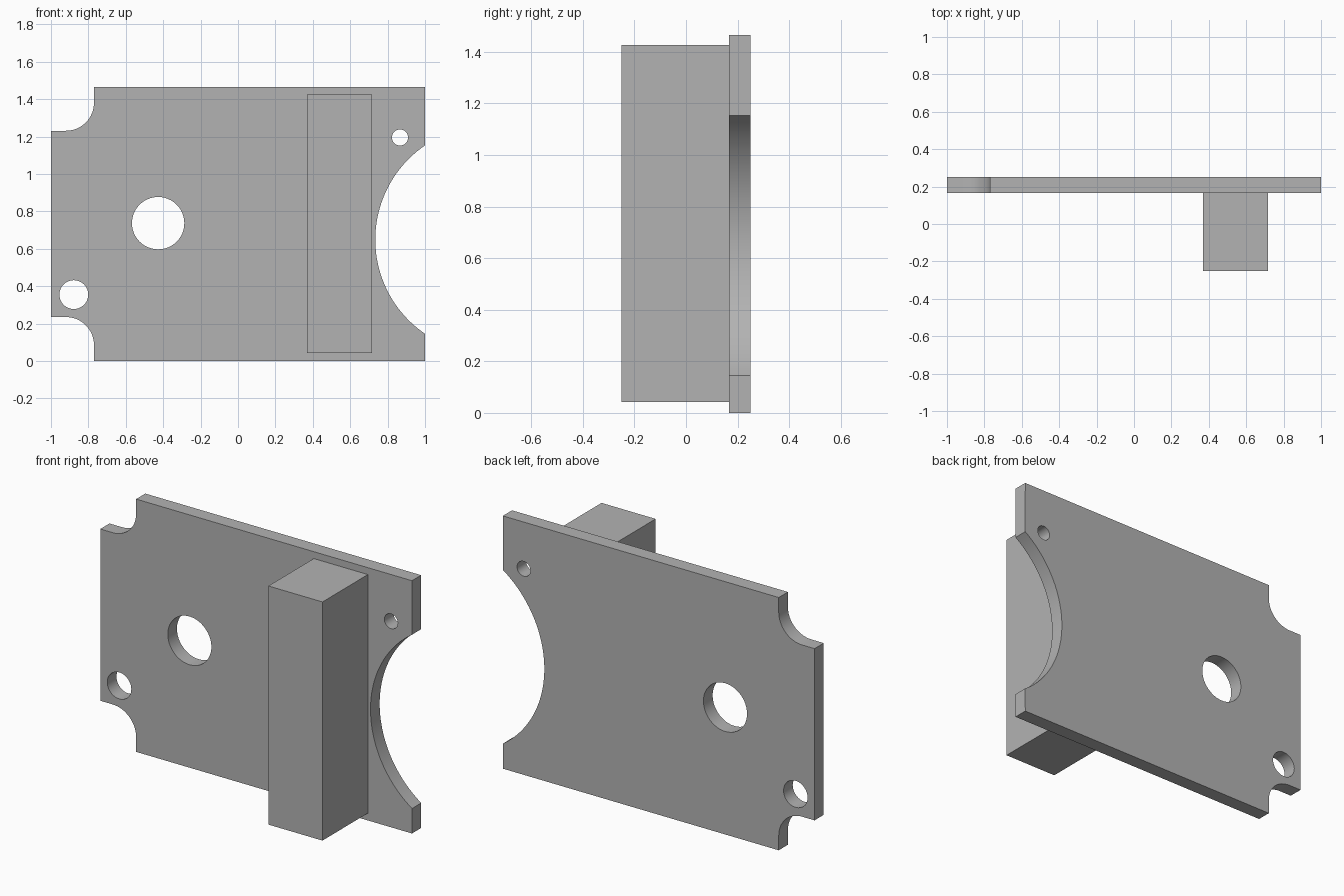
import bpy
import bmesh
from math import sin, cos, pi, asin
from mathutils import Vector

cube = bpy.data.objects.get("Cube")
if cube:
    bpy.data.objects.remove(cube, do_unlink=True)

HEIGHT = 1.466
PLATE_FRONT, PLATE_BACK = 0.166, 0.25

grey = bpy.data.materials.new("plain_grey")
grey.use_nodes = True
grey.diffuse_color = (0.45, 0.45, 0.45, 1)
grey.node_tree.nodes["Principled BSDF"].inputs["Base Color"].default_value = (0.45, 0.45, 0.45, 1)


def arc(cx, cz, r, start, end, steps):
    """Points along a circular arc in the x-z plane."""
    angles = [start + (end - start) * i / steps for i in range(steps + 1)]
    return [(cx + r * cos(a), cz + r * sin(a)) for a in angles]


def extruded(name, loops, front, back):
    """Solid made from an outline and optional holes, extruded along y."""
    bm = bmesh.new()
    for loop in loops:
        verts = [bm.verts.new((x, front, z)) for x, z in loop]
        for a, b in zip(verts, verts[1:] + verts[:1]):
            bm.edges.new((a, b))
    bmesh.ops.triangle_fill(bm, use_beauty=True, use_dissolve=False,
                            edges=bm.edges[:], normal=Vector((0, -1, 0)))
    result = bmesh.ops.extrude_face_region(bm, geom=bm.faces[:], use_keep_orig=True)
    moved = [g for g in result["geom"] if isinstance(g, bmesh.types.BMVert)]
    bmesh.ops.translate(bm, verts=moved, vec=(0, back - front, 0))
    bmesh.ops.recalc_face_normals(bm, faces=bm.faces[:])
    mesh = bpy.data.meshes.new(name)
    bm.to_mesh(mesh)
    bm.free()
    mesh.materials.append(grey)
    obj = bpy.data.objects.new(name, mesh)
    bpy.context.collection.objects.link(obj)
    bpy.ops.object.select_all(action="DESELECT")
    obj.select_set(True)
    bpy.context.view_layer.objects.active = obj
    bpy.ops.object.shade_smooth_by_angle(angle=pi / 6)
    return obj


# Plate outline: rounded corner notches on one end, a wide scoop on the other
notch = [(-1, 0.235)] + arc(-0.92, 0.085, 0.15, pi / 2, 0, 16) + [(-0.77, 0)]
top_notch = [(x, HEIGHT - z) for x, z in reversed(notch)]
half = asin(0.504 / 0.61)
scoop = arc(1.344, 0.649, 0.61, pi + half, pi - half, 48)
outline = notch + [(1, 0)] + scoop + [(1, HEIGHT)] + top_notch

# Round through holes
holes = [arc(x, z, r, 0, 2 * pi, 48)[:-1] for x, z, r in (
    (-0.427, 0.737, 0.14), (-0.878, 0.355, 0.077), (0.866, 1.195, 0.043))]
extruded("plate", [outline] + holes, PLATE_FRONT, PLATE_BACK)

# Upright block on the front of the plate
left, right, low, high = 0.37, 0.717, 0.042, 1.426
block = [(left, low), (right, low), (right, high), (left, high)]
extruded("upright_block", [block], -0.25, PLATE_FRONT)
